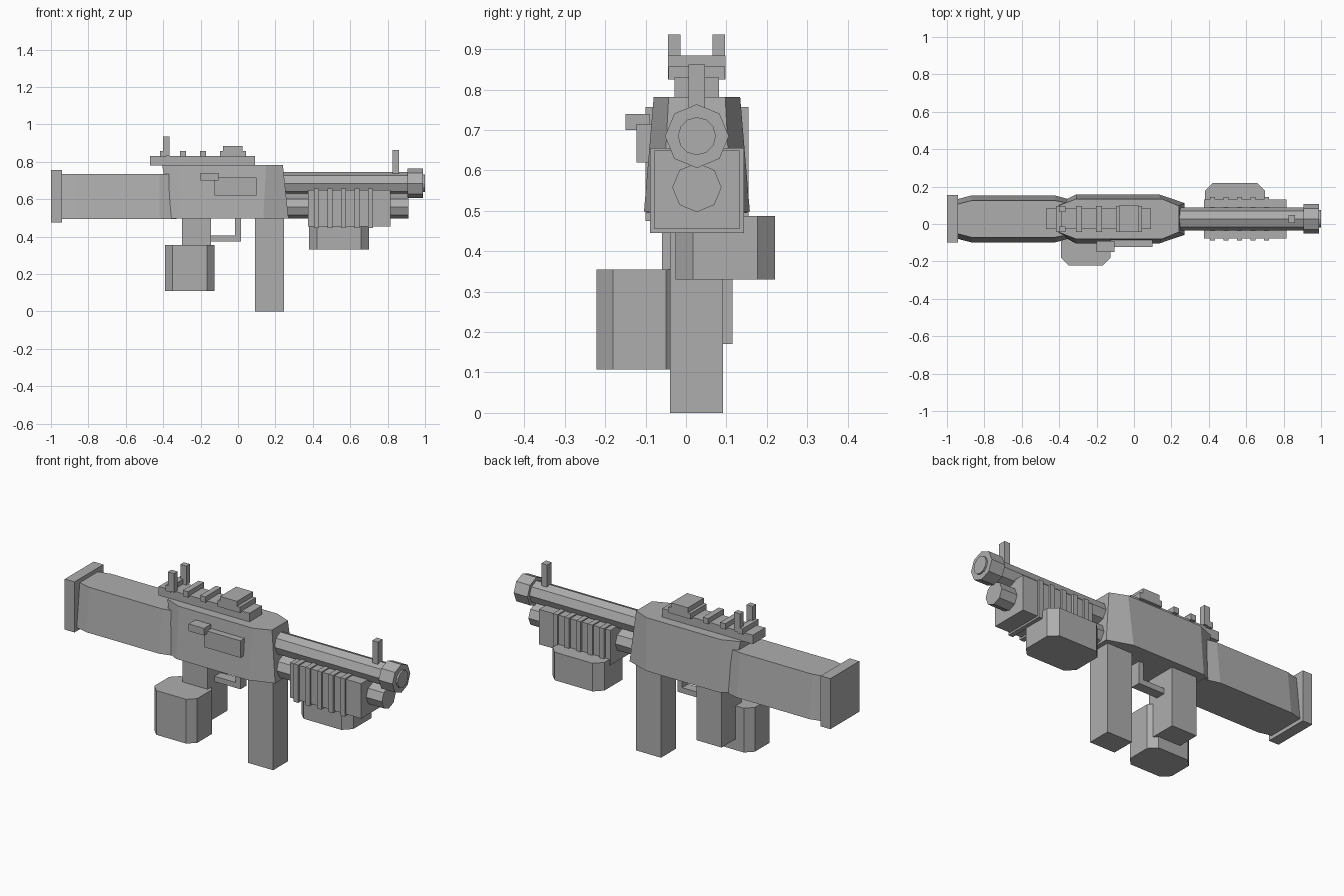
import bpy, math

if "Cube" in bpy.data.objects:
    bpy.data.objects.remove(bpy.data.objects["Cube"])

gray = bpy.data.materials.new("plain_gray")
gray.diffuse_color = (0.42, 0.42, 0.42, 1)
gray.use_nodes = True
gray.node_tree.nodes["Principled BSDF"].inputs["Base Color"].default_value = gray.diffuse_color
CY = 0.027  # centre line of the body


def mesh_part(name, verts, faces):
    me = bpy.data.meshes.new(name)
    me.from_pydata(verts, [], faces)
    me.materials.append(gray)
    ob = bpy.data.objects.new(name, me)
    bpy.context.collection.objects.link(ob)
    return ob


def loft(name, rings):
    """Skin closed rings of equal length and cap both ends."""
    n = len(rings[0])
    faces = [tuple(range(n))[::-1], tuple((len(rings) - 1) * n + i for i in range(n))]
    for k in range(len(rings) - 1):
        for i in range(n):
            j = (i + 1) % n
            faces.append((k * n + i, k * n + j, (k + 1) * n + j, (k + 1) * n + i))
    return mesh_part(name, [v for r in rings for v in r], faces)


def box(name, x0, x1, y0, y1, z0, z1):
    ring = lambda x: [(x, y0, z0), (x, y1, z0), (x, y1, z1), (x, y0, z1)]
    return loft(name, [ring(x0), ring(x1)])


def tube(name, x0, x1, z, r, n=8):
    def ring(x):
        a = [2 * math.pi * i / n for i in range(n)]
        return [(x, CY + r * math.cos(t), z + r * math.sin(t)) for t in a]
    return loft(name, [ring(x0), ring(x1)])


def trapezoid_body(name, z0, z1, stations):
    """Each station: x at bottom, x at top, half width at bottom, half width at top."""
    return loft(name, [[(xb, CY - wb, z0), (xb, CY + wb, z0), (xt, CY + wt, z1), (xt, CY - wt, z1)]
                       for xb, xt, wb, wt in stations])


def chamfered_block(name, x0, x1, y0, y1, z0, z1, c):
    """Upright block with its four vertical corners cut off."""
    plan = [(x0 + c, y0), (x1 - c, y0), (x1, y0 + c), (x1, y1 - c),
            (x1 - c, y1), (x0 + c, y1), (x0, y1 - c), (x0, y0 + c)]
    return loft(name, [[(x, y, z) for x, y in plan] for z in (z0, z1)])


# Stock and butt plate
box("butt_plate", -1.0, -0.94, -0.10, 0.155, 0.475, 0.757)
trapezoid_body("stock", 0.495, 0.735, [
    (-0.94, -0.94, 0.107, 0.08), (-0.87, -0.87, 0.125, 0.098),
    (-0.42, -0.42, 0.125, 0.098), (-0.33, -0.33, 0.10, 0.08)])

# Receiver with tapered ends
trapezoid_body("receiver", 0.498, 0.782, [
    (-0.36, -0.405, 0.105, 0.07), (-0.31, -0.31, 0.131, 0.107),
    (0.135, 0.15, 0.131, 0.107), (0.27, 0.24, 0.085, 0.07)])

# Side cover and charging handle
box("side_cover", -0.125, 0.10, -0.122, -0.07, 0.62, 0.715)
box("charging_handle", -0.20, -0.105, -0.15, -0.09, 0.70, 0.74)

# Top rail, its ridges and the sights
box("top_rail", -0.47, 0.09, -0.028, 0.082, 0.78, 0.83)
for i in range(5):
    x = -0.402 + 0.107 * i
    box("rail_ridge", x - 0.016, x + 0.016, -0.043, 0.097, 0.825, 0.857)
box("sight_block", -0.08, 0.024, -0.044, 0.098, 0.825, 0.885)
for y in (-0.044, 0.065):
    box("rear_sight_post", -0.402, -0.365, y, y + 0.031, 0.83, 0.936)
box("front_sight", 0.825, 0.86, 0.006, 0.047, 0.72, 0.862)

# Barrel, muzzle and lower tube
tube("barrel", 0.22, 0.92, 0.685, 0.061)
tube("muzzle", 0.905, 0.99, 0.685, 0.079)
tube("muzzle_core", 0.98, 1.0, 0.685, 0.047, 12)
tube("lower_tube", 0.22, 0.912, 0.558, 0.061)

# Ribbed fore-end and the pod under it
box("fore_end", 0.375, 0.815, -0.078, 0.132, 0.455, 0.65)
for i in range(5):
    x = 0.42 + 0.072 * i
    box("fore_end_rib", x - 0.014, x + 0.014, -0.089, 0.144, 0.445, 0.656)
chamfered_block("fore_pod", 0.38, 0.70, -0.026, 0.22, 0.33, 0.487, 0.043)

# Grip, guard, magazine and side pod
box("grip", -0.30, -0.145, -0.06, 0.115, 0.17, 0.52)
box("guard_bottom", -0.15, 0.015, 0.0, 0.055, 0.375, 0.405)
box("guard_front", -0.015, 0.015, 0.0, 0.055, 0.39, 0.51)
box("magazine", 0.09, 0.245, -0.04, 0.092, 0.0, 0.52)
chamfered_block("side_pod", -0.39, -0.125, -0.221, -0.01, 0.108, 0.355, 0.04)
